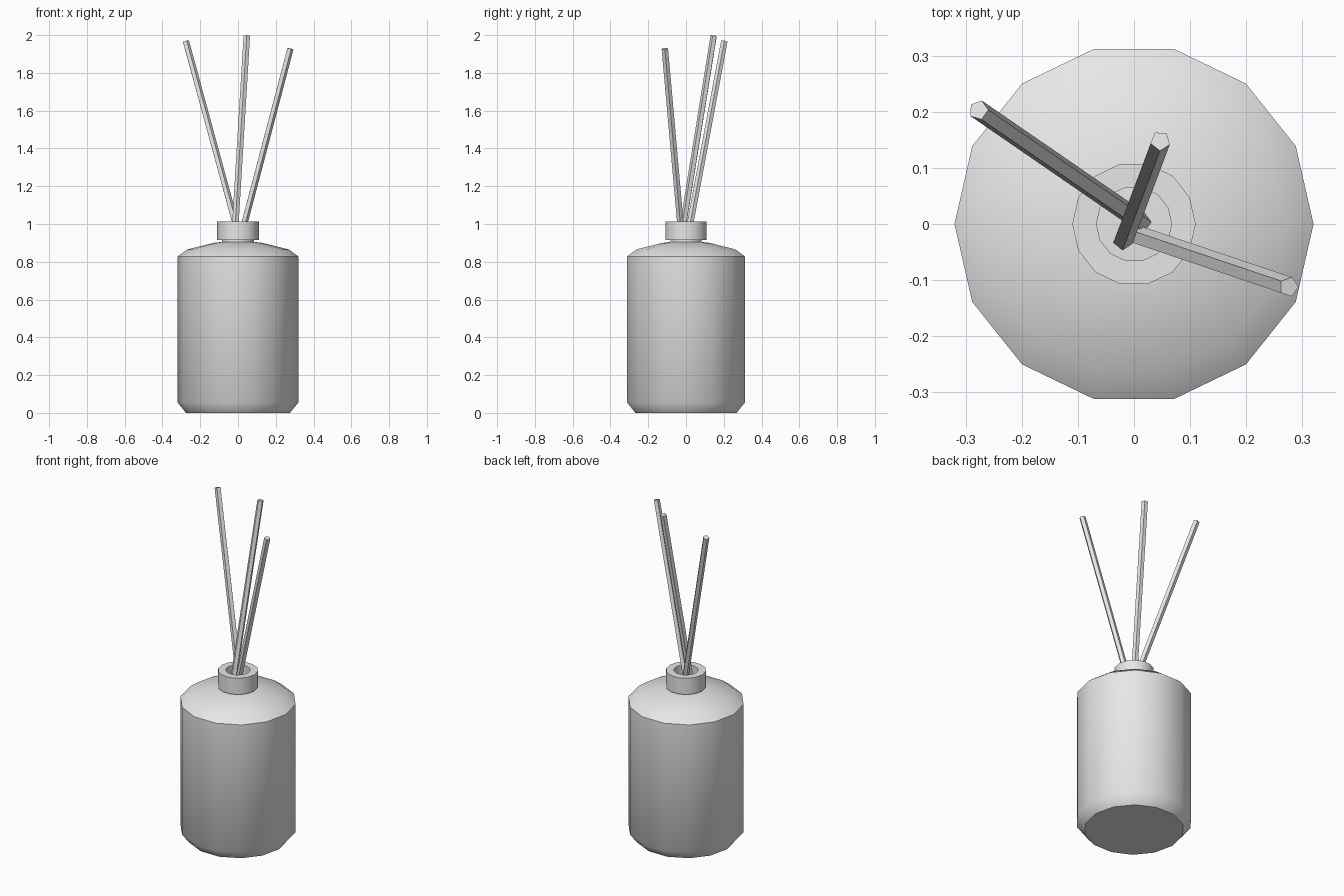
import bpy, bmesh
from math import cos, sin, pi, radians
from mathutils import Vector

if "Cube" in bpy.data.objects:
    bpy.data.objects.remove(bpy.data.objects["Cube"], do_unlink=True)

SIDES = 14

grey = bpy.data.materials.new("plain grey")
grey.use_nodes = True
colour = (0.8, 0.8, 0.8, 1)
grey.diffuse_color = colour
grey.node_tree.nodes["Principled BSDF"].inputs["Base Color"].default_value = colour


def finish(name, bm, angle):
    bmesh.ops.recalc_face_normals(bm, faces=bm.faces)
    mesh = bpy.data.meshes.new(name)
    bm.to_mesh(mesh)
    bm.free()
    mesh.materials.append(grey)
    obj = bpy.data.objects.new(name, mesh)
    bpy.context.collection.objects.link(obj)
    bpy.ops.object.select_all(action='DESELECT')
    obj.select_set(True)
    bpy.context.view_layer.objects.active = obj
    bpy.ops.object.shade_smooth_by_angle(angle=radians(angle))
    return obj


def lathe(name, profile, hollow):
    """Turn (radius, height) points about z; hollow joins last ring to first."""
    bm = bmesh.new()
    rings = [[bm.verts.new((r * cos(2 * pi * i / SIDES), r * sin(2 * pi * i / SIDES), z))
              for i in range(SIDES)] for r, z in profile]
    pairs = list(zip(rings, rings[1:]))
    if hollow:
        pairs.append((rings[-1], rings[0]))
    else:
        bm.faces.new(rings[0])
        bm.faces.new(rings[-1])
    for a, b in pairs:
        for i in range(SIDES):
            j = (i + 1) % SIDES
            bm.faces.new((a[i], a[j], b[j], b[i]))
    return finish(name, bm, 45)


def reed(name, base, tip, phase):
    """Five-sided stick between two points."""
    base, tip = Vector(base), Vector(tip)
    turn = Vector((0, 0, 1)).rotation_difference(tip - base)
    bm = bmesh.new()
    ends = [[bm.verts.new(p + turn @ Vector((0.018 * cos(a), 0.018 * sin(a), 0)))
             for a in (radians(phase + 72 * i) for i in range(5))] for p in (base, tip)]
    for ring in ends:
        bm.faces.new(ring)
    for i in range(5):
        j = (i + 1) % 5
        bm.faces.new((ends[0][i], ends[0][j], ends[1][j], ends[1][i]))
    return finish(name, bm, 45)


# Bottle body with chamfered foot and rounded shoulder
lathe("bottle", [(0.275, 0), (0.32, 0.055), (0.32, 0.828), (0.27, 0.865),
                 (0.13, 0.9), (0.085, 0.905)], False)
# Short neck and open collar
lathe("neck", [(0.085, 0.9), (0.085, 0.918), (0.067, 0.918), (0.067, 0.9)], True)
lathe("collar", [(0.11, 0.914), (0.11, 1.013), (0.067, 1.013), (0.067, 0.914)], True)

# Reeds fanning out of the collar
reed("reed_right", (0.015, 0.002, 0.895), (-0.277, 0.203, 1.967), 0)
reed("reed_middle", (-0.02, -0.03, 0.895), (0.047, 0.148, 1.997), 51)
reed("reed_left", (0.004, -0.02, 0.895), (0.276, -0.112, 1.928), 0)
